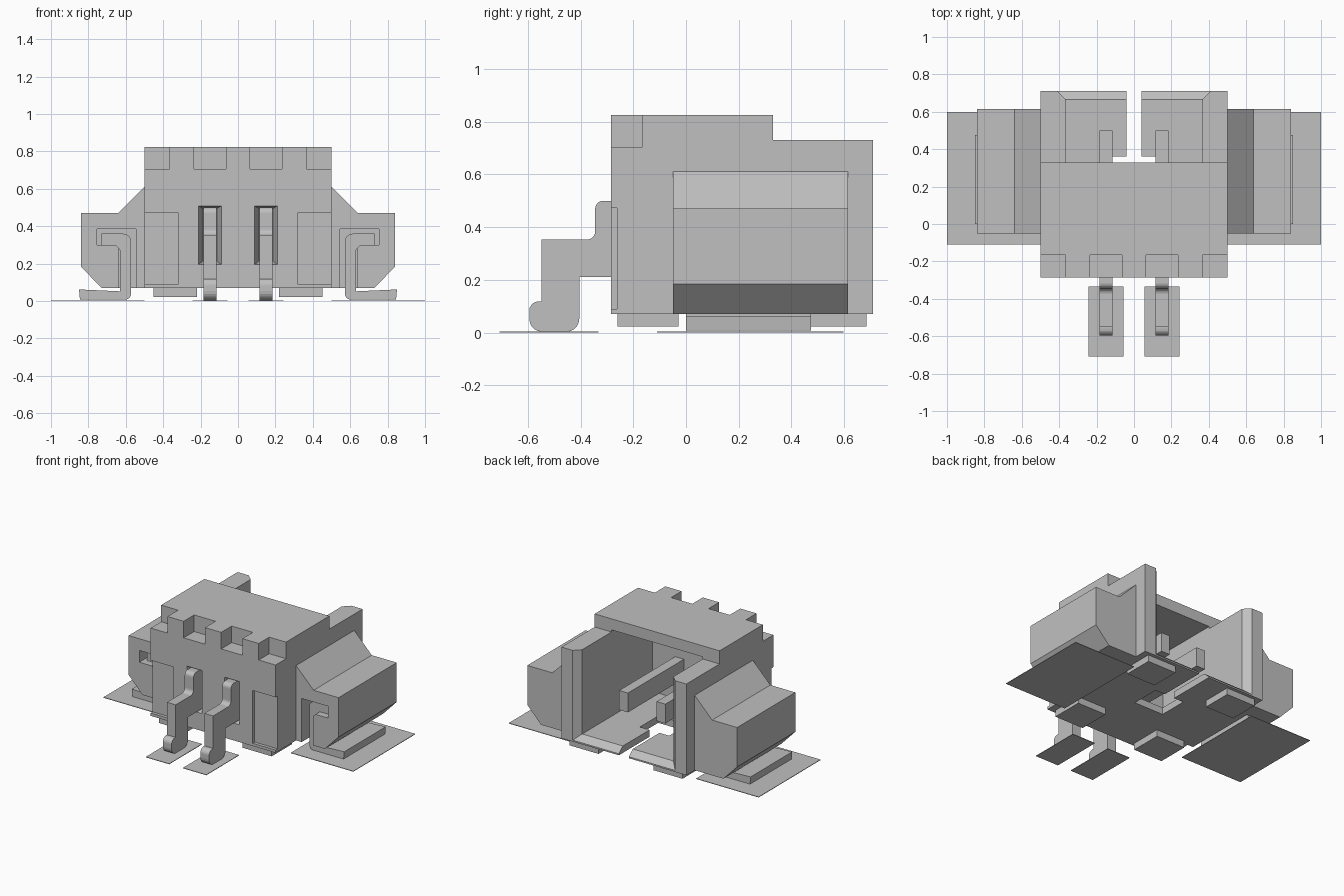
import bpy, bmesh, math
from mathutils import Vector

cube = bpy.data.objects.get("Cube")
if cube:
    bpy.data.objects.remove(cube, do_unlink=True)

# One flat grey for everything
grey = bpy.data.materials.new("plain grey")
grey.use_nodes = True
COLOUR = (0.53, 0.53, 0.53, 1)
grey.diffuse_color = COLOUR
grey.node_tree.nodes["Principled BSDF"].inputs["Base Color"].default_value = COLOUR


def finish(name, bm):
    bmesh.ops.recalc_face_normals(bm, faces=bm.faces)
    mesh = bpy.data.meshes.new(name)
    bm.to_mesh(mesh)
    bm.free()
    mesh.materials.append(grey)
    ob = bpy.data.objects.new(name, mesh)
    bpy.context.collection.objects.link(ob)
    return ob


def loft(name, start, end):
    """Solid between two matching closed outlines."""
    bm = bmesh.new()
    a = [bm.verts.new(p) for p in start]
    b = [bm.verts.new(p) for p in end]
    bm.faces.new(a)
    bm.faces.new(b)
    for i in range(len(a)):
        j = (i + 1) % len(a)
        bm.faces.new((a[i], a[j], b[j], b[i]))
    return finish(name, bm)


def box(name, x0, x1, y0, y1, z0, z1):
    ring = [(x0, y0), (x1, y0), (x1, y1), (x0, y1)]
    return loft(name, [(x, y, z0) for x, y in ring], [(x, y, z1) for x, y in ring])


def prism_x(name, yz, x0, x1):
    return loft(name, [(x0, y, z) for y, z in yz], [(x1, y, z) for y, z in yz])


def prism_y(name, xz, y0, y1, s=1):
    return loft(name, [(s * x, y0, z) for x, z in xz], [(s * x, y1, z) for x, z in xz])


def cut(target, cutters):
    """Subtract the cutters, then discard them."""
    for c in cutters:
        c.hide_render = True
        mod = target.modifiers.new("cut", 'BOOLEAN')
        mod.operation = 'DIFFERENCE'
        mod.solver = 'EXACT'
        mod.object = c
    bpy.context.view_layer.update()
    deps = bpy.context.evaluated_depsgraph_get()
    mesh = bpy.data.meshes.new_from_object(target.evaluated_get(deps))
    target.modifiers.clear()
    target.data = mesh
    for c in cutters:
        bpy.data.objects.remove(c, do_unlink=True)


def rounded(points):
    """Outline from (a, b, radius) corners, with arcs on the rounded ones."""
    out = []
    n = len(points)
    for i, (a, b, r) in enumerate(points):
        p = Vector((a, b))
        if r == 0:
            out.append((a, b))
            continue
        d0 = (Vector(points[i - 1][:2]) - p).normalized() * r
        d1 = (Vector(points[(i + 1) % n][:2]) - p).normalized() * r
        centre = p + d0 + d1
        for k in range(6):
            t = k / 5 * math.pi / 2
            out.append(tuple(centre - d1 * math.cos(t) - d0 * math.sin(t)))
    return out


# Housing: stepped block with a cavity open to the back
housing = prism_x("housing", [(-.285, .07), (.71, .07), (.71, .73), (.33, .73),
                              (.33, .825), (-.285, .825)], -.5, .5)
cutters = [
    box("cavity", -.365, .365, -.14, .8, .12, .745),
    box("open_top", -.365, .365, .33, .8, .5, .95),
    # flared mouth on the floor and both walls
    loft("mouth", [(-.365, .665, .12), (.365, .665, .12), (.365, .665, .9), (-.365, .665, .9)],
         [(-.42, .72, .072), (.42, .72, .072), (.42, .72, .9), (-.42, .72, .9)]),
    box("floor_slot", -.04, .04, .3, .8, 0, .2),
    box("floor_window", -.118, .118, .15, .36, 0, .2),
]
for s in (-1, 1):
    def span(a, b):
        return sorted((s * a, s * b))
    # notches along the top front edge
    for a, b in ((.365, .6), (.065, .235)):
        cutters.append(box("notch", *span(a, b), -.4, -.165, .705, .95))
    # shallow corner recess
    cutters.append(box("recess", *span(.317, .6), -.4, -.262, .09, .472))
    # tapered pocket around each pin
    x = s * .15
    def ring(w, y, z0, z1):
        return [(x - w, y, z0), (x + w, y, z0), (x + w, y, z1), (x - w, y, z1)]
    cutters.append(loft("pocket", ring(.061, -.287, .195, .508), ring(.037, -.2, .215, .495)))
cut(housing, cutters)

wing_profile = [(.49, .07), (.73, .07), (.84, .185), (.84, .47), (.64, .47), (.5, .612), (.49, .612)]
slot_profile = [(.545, .0), (.635, .0), (.635, .28), (.655, .30), (.755, .30), (.755, .385), (.545, .385)]
clip_profile = rounded([(.85, .062, 0), (.63, .052, 0), (.63, .30, .04), (.73, .30, 0), (.73, .36, 0),
                        (.572, .36, .04), (.572, .008, .03), (.845, .008, 0)])
pin_profile = rounded([(-.595, .003, .05), (-.405, .003, .05), (-.405, .21, 0), (-.16, .21, 0),
                       (-.16, .28, 0), (.5, .28, 0), (.5, .42, 0), (-.16, .42, 0), (-.16, .5, 0),
                       (-.345, .5, .03), (-.345, .353, .03), (-.548, .353, 0), (-.548, .118, 0),
                       (-.595, .118, .035)])

for s, side in ((1, "left"), (-1, "right")):
    # Side wing with the slot that holds the clip
    wing = prism_y(side + "_wing", wing_profile, -.05, .615, s)
    cut(wing, [prism_y("slot", slot_profile, -.2, .5, s)])
    # Bent mounting clip and its pad
    prism_y(side + "_clip", clip_profile, 0, .475, s)
    x0, x1 = sorted((s * .5, s * 1.0))
    box(side + "_clip_pad", x0, x1, -.11, .598, 0, .004)
    # Contact pin and its pad
    prism_x(side + "_pin", pin_profile, s * .15 - .035, s * .15 + .035)
    x0, x1 = sorted((s * .055, s * .242))
    box(side + "_pin_pad", x0, x1, -.708, -.333, 0, .004)
    # Standoff feet
    x0, x1 = sorted((s * .22, s * .452))
    box(side + "_front_foot", x0, x1, -.26, -.028, .022, .075)
    box(side + "_back_foot", x0, x1, .47, .685, .022, .075)
